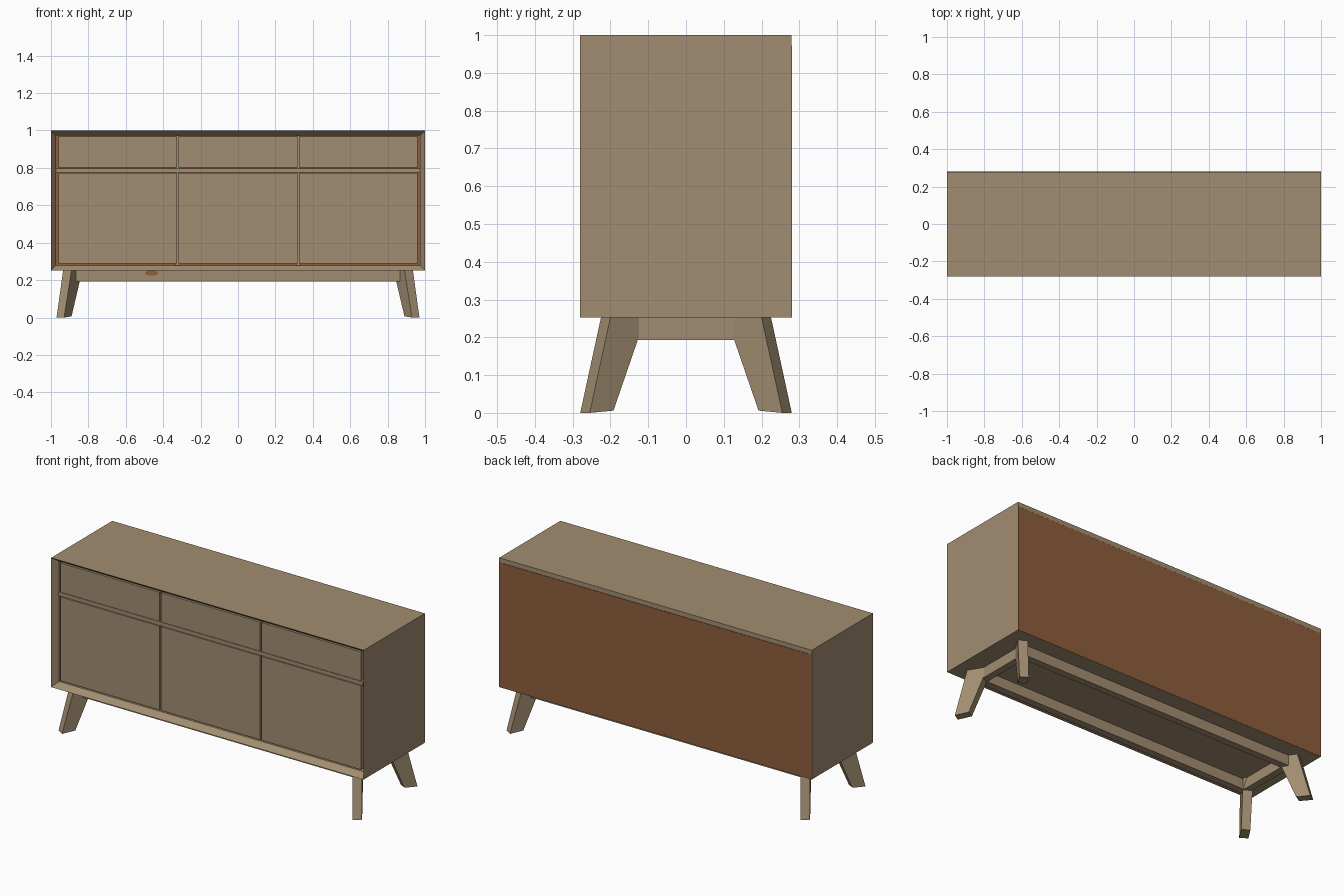
import bpy, bmesh, math

if "Cube" in bpy.data.objects:
    bpy.data.objects.remove(bpy.data.objects["Cube"])


def material(name, rgb):
    m = bpy.data.materials.new(name)
    m.diffuse_color = (*rgb, 1)
    m.use_nodes = True
    m.node_tree.nodes["Principled BSDF"].inputs["Base Color"].default_value = m.diffuse_color
    return m


WOOD = material("oak wood", (0.36, 0.27, 0.165))
BROWN = material("brown backing", (0.275, 0.112, 0.047))


def mesh_object(name, verts, faces, mat):
    bm = bmesh.new()
    vs = [bm.verts.new(v) for v in verts]
    for f in faces:
        bm.faces.new([vs[i] for i in f])
    bmesh.ops.recalc_face_normals(bm, faces=bm.faces)
    me = bpy.data.meshes.new(name)
    bm.to_mesh(me)
    bm.free()
    me.materials.append(mat)
    ob = bpy.data.objects.new(name, me)
    bpy.context.collection.objects.link(ob)
    return ob


def prism(name, low, high, mat):
    """Closed solid between two matching loops."""
    n = len(low)
    faces = [tuple(range(n)), tuple(range(n, 2 * n))]
    faces += [(i, (i + 1) % n, n + (i + 1) % n, n + i) for i in range(n)]
    return mesh_object(name, low + high, faces, mat)


def box(name, x0, x1, y0, y1, z0, z1, mat=WOOD):
    loop = [(x0, y0), (x1, y0), (x1, y1), (x0, y1)]
    return prism(name, [(x, y, z0) for x, y in loop],
                 [(x, y, z1) for x, y in loop], mat)


# Carcass: four-sided frame whose front edge slopes inward
def ring(inset, y):
    x, b, t = 1 - inset, 0.252 + inset, 1 - inset
    return [(-x, y, b), (x, y, b), (x, y, t), (-x, y, t)]


rings = [ring(0, 0.279), ring(0, -0.28), ring(0.026, -0.245), ring(0.026, 0.279)]
faces = []
for r in range(4):
    for i in range(4):
        j, s = (i + 1) % 4, (r + 1) % 4
        faces.append((r * 4 + i, r * 4 + j, s * 4 + j, s * 4 + i))
mesh_object("carcass", [v for r in rings for v in r], faces, WOOD)

# Back panel, below the top board
box("back_panel", -0.999, 0.999, 0.262, 0.28, 0.253, 0.973, BROWN)

# Rail between drawers and doors, and upright dividers
box("middle_rail", -0.974, 0.974, -0.248, 0.262, 0.776, 0.798)
for x in (-0.322, 0.322):
    box("divider", x - 0.012, x + 0.012, -0.225, 0.262, 0.278, 0.974)

# Drawers and doors, three of each
for i in (-1, 0, 1):
    x = i * 0.644
    box("drawer_front", x - 0.317, x + 0.317, -0.25, -0.22, 0.801, 0.969)
    box("door", x - 0.317, x + 0.317, -0.25, -0.22, 0.288, 0.773)

# Splayed tapered legs, turned outward at the corners
foot = [(0.93, -0.28, 0), (0.97, -0.255, 0), (0.93, -0.192, 0.006), (0.89, -0.216, 0.006)]
head = [(0.89, -0.225, 0.253), (0.935, -0.2, 0.253), (0.877, -0.107, 0.253), (0.832, -0.132, 0.253)]
for sx in (1, -1):
    for sy, label in ((1, "front_leg"), (-1, "back_leg")):
        prism(label, [(x * sx, y * sy, z) for x, y, z in foot],
              [(x * sx, y * sy, z) for x, y, z in head], WOOD)

# Base rails under the carcass
for s in (1, -1):
    y0, y1 = sorted((s * 0.185, s * 0.145))
    box("long_base_rail", -0.888, 0.888, y0, y1, 0.193, 0.253)
    x0, x1 = sorted((s * 0.888, s * 0.848))
    box("short_base_rail", x0, x1, -0.145, 0.145, 0.193, 0.253)

# Small brown oval plate on the front base rail
oval = [(-0.462 + 0.036 * math.cos(a), 0.238 + 0.014 * math.sin(a))
        for a in (k * math.tau / 12 for k in range(12))]
prism("oval_plate", [(x, -0.184, z) for x, z in oval],
      [(x, -0.189, z) for x, z in oval], BROWN)
